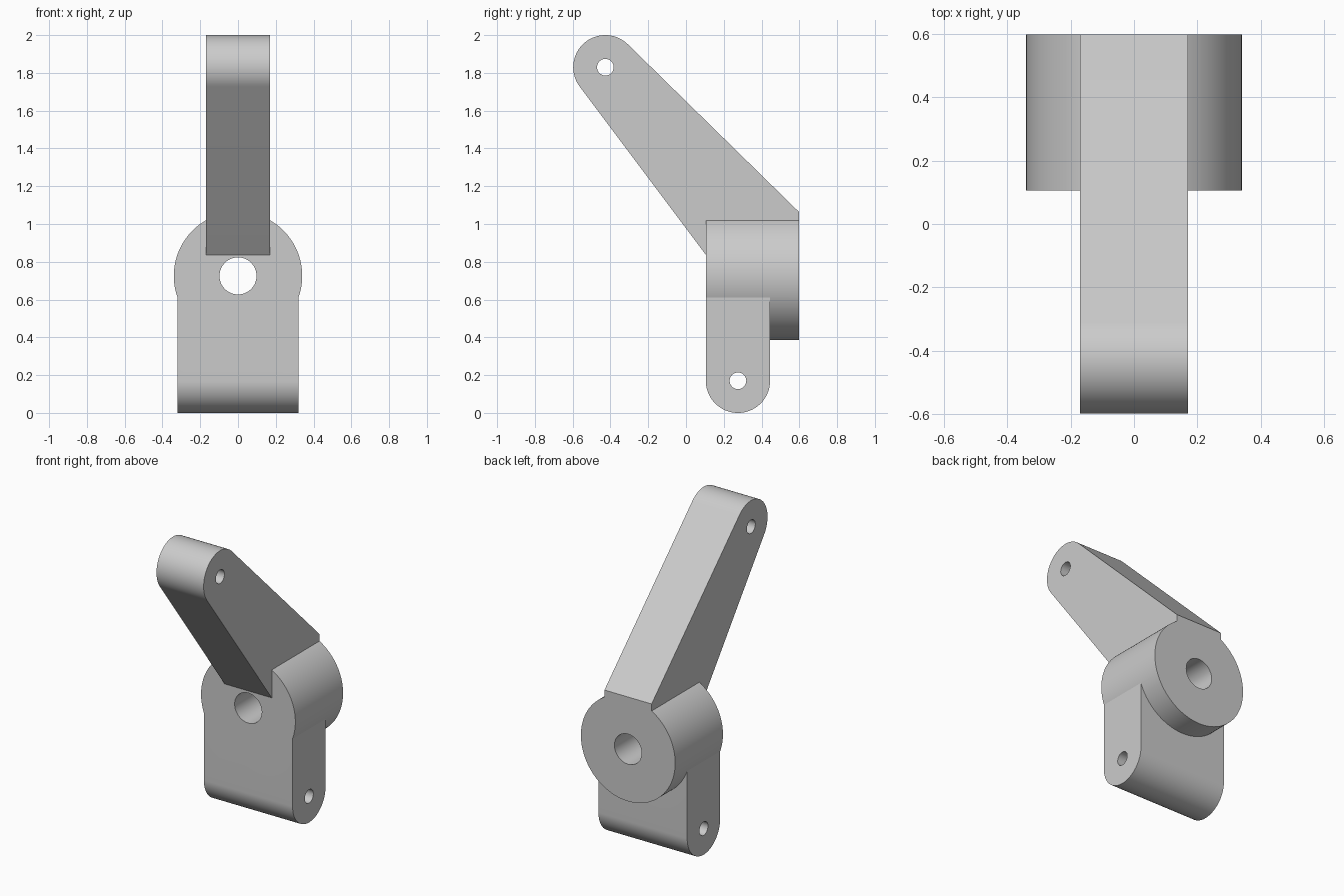
import bpy, bmesh
from math import pi, cos, sin, acos, atan2, hypot

cube = bpy.data.objects.get("Cube")
if cube:
    bpy.data.objects.remove(cube, do_unlink=True)

grey = bpy.data.materials.new("light_grey_metal")
grey.use_nodes = True
colour = (0.6, 0.6, 0.6, 1)
grey.diffuse_color = colour
grey.node_tree.nodes["Principled BSDF"].inputs["Base Color"].default_value = colour


def arc(cx, cy, r, start, end, n):
    """Points along a circular arc, both ends included."""
    return [(cx + r * cos(start + (end - start) * i / n),
             cy + r * sin(start + (end - start) * i / n)) for i in range(n + 1)]


def circle(cx, cy, r, n=96):
    return arc(cx, cy, r, 0, 2 * pi, n)[:-1]


def prism(name, profile, axis, low, high):
    """Extrude a profile: (y, z) along x, or (x, z) along y."""
    bm = bmesh.new()
    place = (lambda a, b: (low, a, b)) if axis == "x" else (lambda a, b: (a, low, b))
    face = bm.faces.new([bm.verts.new(place(a, b)) for a, b in profile])
    result = bmesh.ops.extrude_face_region(bm, geom=[face])
    shift = (high - low, 0, 0) if axis == "x" else (0, high - low, 0)
    bmesh.ops.translate(bm, vec=shift,
                        verts=[v for v in result["geom"] if isinstance(v, bmesh.types.BMVert)])
    bmesh.ops.recalc_face_normals(bm, faces=bm.faces)
    mesh = bpy.data.meshes.new(name)
    bm.to_mesh(mesh)
    bm.free()
    mesh.materials.append(grey)
    obj = bpy.data.objects.new(name, mesh)
    bpy.context.collection.objects.link(obj)
    return obj


def tangent_angle(point, centre, r, side):
    """Angle on a circle where a line from the point touches it."""
    dx, dy = point[0] - centre[0], point[1] - centre[1]
    return atan2(dy, dx) + side * acos(r / hypot(dx, dy))


FRONT, BACK = 0.105, 0.597
END_R = 0.17
HUB_Z = 0.725
ARM_PIN = (-0.427, 1.83)
FOOT_PIN = (FRONT + END_R, END_R)

# Hub
bracket = prism("lever_bracket", circle(0, HUB_Z, 0.34, 128), "y", FRONT, BACK)

# Foot with rounded bottom
foot_profile = arc(*FOOT_PIN, END_R, pi, 2 * pi, 48)
foot_profile += [(FRONT + 2 * END_R, HUB_Z), (FRONT, HUB_Z)]
foot = prism("foot", foot_profile, "x", -0.32, 0.32)

# Tapered arm with rounded tip
heel, shoulder = (FRONT, 0.837), (BACK, 1.065)
start = tangent_angle(shoulder, ARM_PIN, END_R, 1)
end = tangent_angle(heel, ARM_PIN, END_R, -1) + 2 * pi
arm_profile = arc(*ARM_PIN, END_R, start, end, 48)
arm_profile += [heel, (BACK, heel[1]), shoulder]
arm = prism("arm", arm_profile, "x", -END_R, END_R)

# Bore and pin holes
bore = prism("bore_cutter", circle(0, HUB_Z, 0.098), "y", -0.2, 0.9)
foot_hole = prism("foot_hole_cutter", circle(*FOOT_PIN, 0.044, 48), "x", -0.6, 0.6)
arm_hole = prism("arm_hole_cutter", circle(*ARM_PIN, 0.044, 48), "x", -0.6, 0.6)

# Join the solids, then drill
bpy.context.view_layer.objects.active = bracket
for tool, operation in ((foot, "UNION"), (arm, "UNION"), (bore, "DIFFERENCE"),
                        (foot_hole, "DIFFERENCE"), (arm_hole, "DIFFERENCE")):
    mod = bracket.modifiers.new(tool.name, "BOOLEAN")
    mod.object, mod.operation, mod.solver = tool, operation, "EXACT"
    bpy.ops.object.modifier_apply(modifier=mod.name)
    bpy.data.objects.remove(tool, do_unlink=True)

bpy.ops.object.select_all(action="DESELECT")
bracket.select_set(True)
bpy.ops.object.shade_smooth_by_angle(angle=pi / 9)
